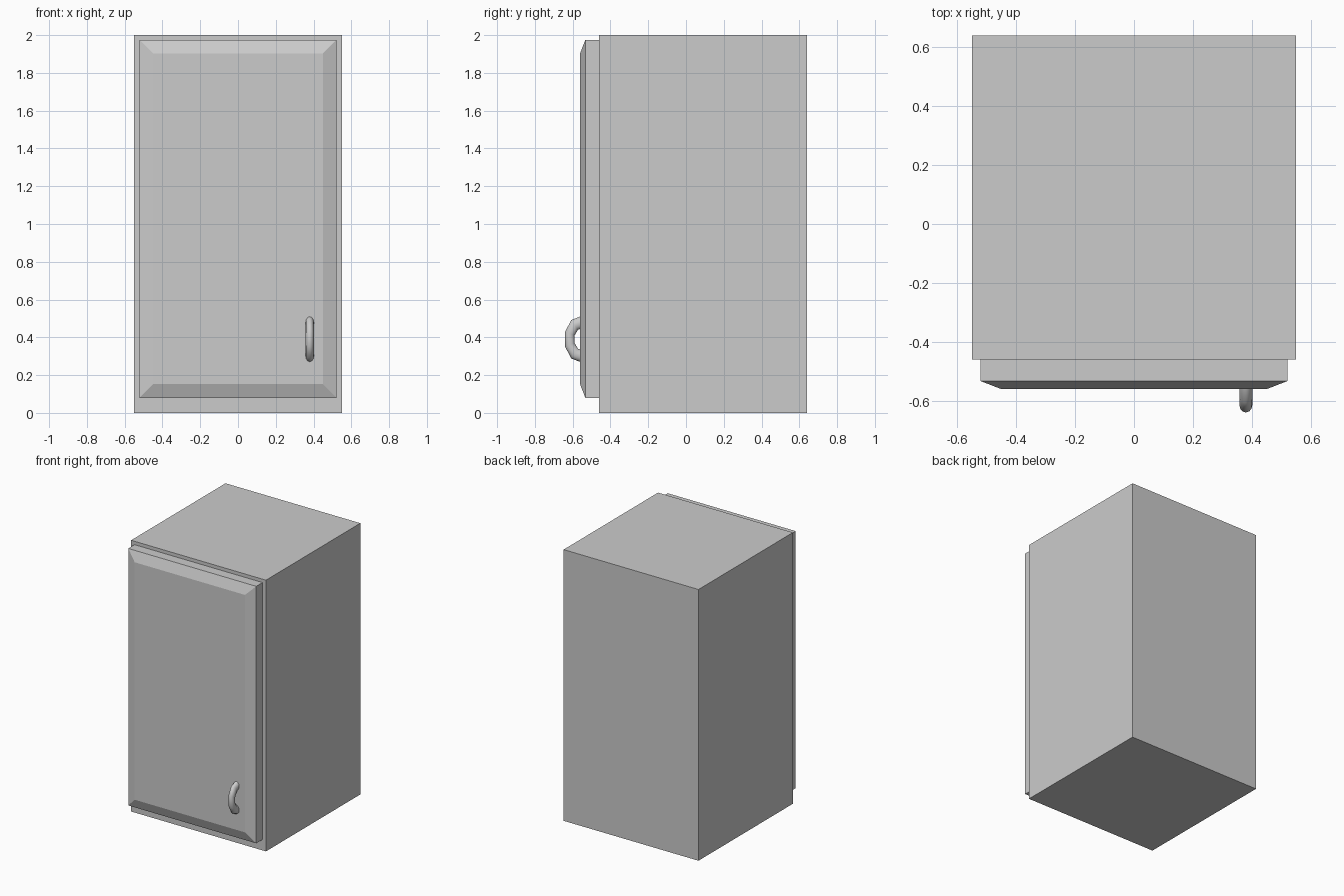
import bpy, bmesh, math
from mathutils import Vector

if "Cube" in bpy.data.objects:
    bpy.data.objects.remove(bpy.data.objects["Cube"])


def make_object(name, bm):
    bmesh.ops.recalc_face_normals(bm, faces=bm.faces[:])
    mesh = bpy.data.meshes.new(name)
    bm.to_mesh(mesh)
    bm.free()
    obj = bpy.data.objects.new(name, mesh)
    bpy.context.collection.objects.link(obj)
    return obj


def loft(bm, rings):
    """Join equal rings of points with quads and cap both ends."""
    rows = [[bm.verts.new(p) for p in ring] for ring in rings]
    n = len(rows[0])
    for a, b in zip(rows, rows[1:]):
        for i in range(n):
            j = (i + 1) % n
            bm.faces.new((a[i], a[j], b[j], b[i]))
    bm.faces.new(rows[0])
    bm.faces.new(rows[-1])


def rect(half_width, y, z0, z1):
    return [(-half_width, y, z0), (half_width, y, z0),
            (half_width, y, z1), (-half_width, y, z1)]


# Cabinet box
bm = bmesh.new()
loft(bm, [rect(0.55, 0.64, 0, 2), rect(0.55, -0.46, 0, 2)])
make_object("cabinet_body", bm)

# Door slab with chamfered front edge
bm = bmesh.new()
loft(bm, [rect(0.522, -0.46, 0.08, 1.975),
          rect(0.522, -0.533, 0.08, 1.975),
          rect(0.45, -0.561, 0.152, 1.903)])
make_object("door", bm)

# Arched handle: outer and inner (y, z) profile, mirrored about its middle
half = [((-0.555, 0.122), (-0.555, 0.056)),
        ((-0.607, 0.102), (-0.572, 0.05)),
        ((-0.640, 0.040), (-0.590, 0.02))]
path = half + [((o[0], -o[1]), (i[0], -i[1])) for o, i in reversed(half)]
rings = []
for outer, inner in path:
    o, i = Vector((0.38, outer[0], outer[1] + 0.39)), Vector((0.38, inner[0], inner[1] + 0.39))
    mid, arm = (o + i) / 2, (o - i) / 2
    rings.append([mid + arm * math.cos(a) + Vector((0.022 * math.sin(a), 0, 0))
                  for a in (math.tau * k / 12 for k in range(12))])
bm = bmesh.new()
loft(bm, rings)
handle = make_object("handle", bm)
bpy.context.view_layer.objects.active = handle
handle.select_set(True)
bpy.ops.object.shade_smooth_by_angle(angle=math.radians(50))
